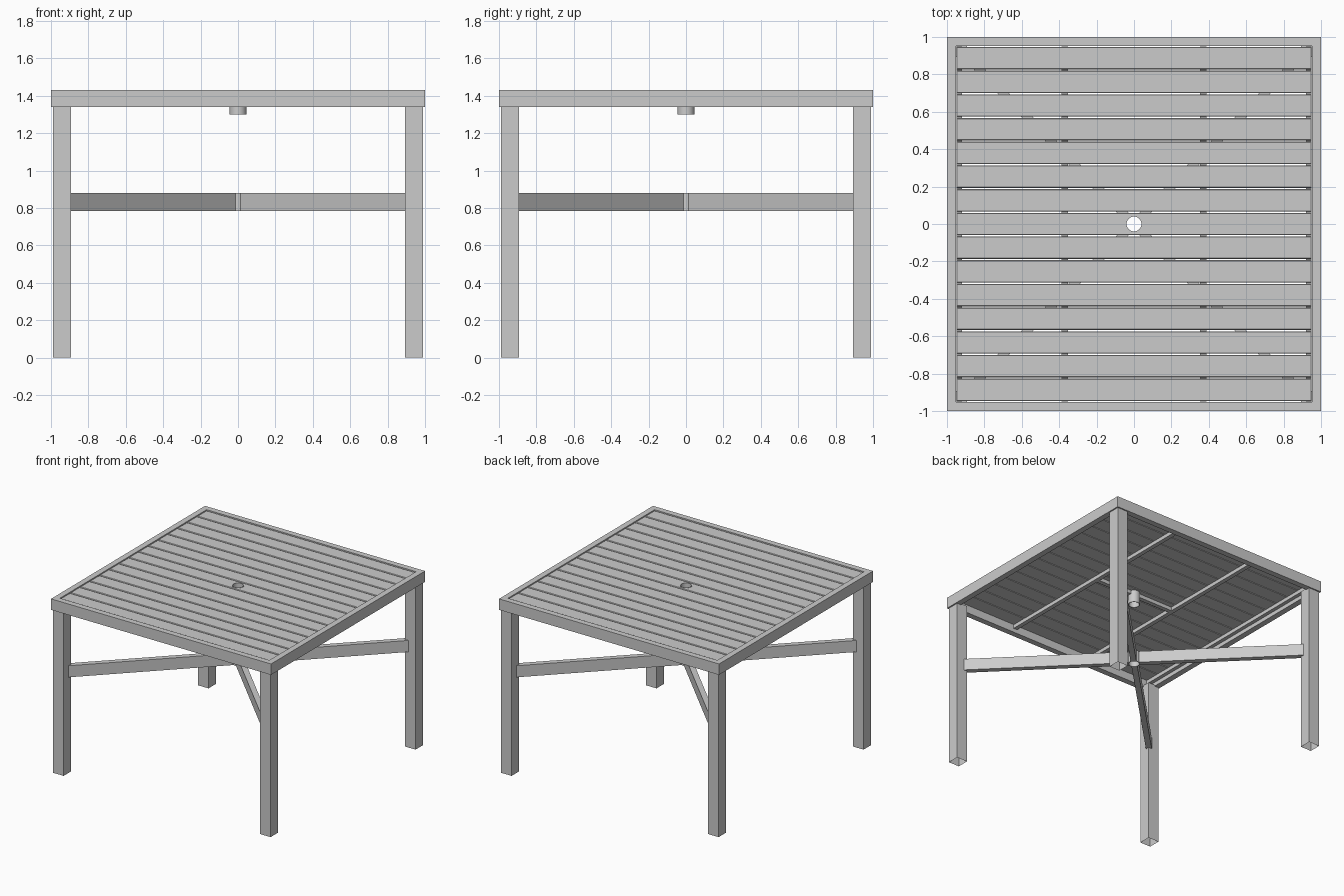
import bpy, bmesh, math
from mathutils import Matrix, Vector

if "Cube" in bpy.data.objects:
    bpy.data.objects.remove(bpy.data.objects["Cube"])

grey = bpy.data.materials.new("painted grey metal")
grey.diffuse_color = (0.6, 0.6, 0.6, 1)
grey.use_nodes = True
grey.node_tree.nodes["Principled BSDF"].inputs["Base Color"].default_value = grey.diffuse_color


def finish(name, bm, smooth=False):
    bmesh.ops.recalc_face_normals(bm, faces=bm.faces)
    me = bpy.data.meshes.new(name)
    bm.to_mesh(me)
    bm.free()
    ob = bpy.data.objects.new(name, me)
    bpy.context.collection.objects.link(ob)
    me.materials.append(grey)
    if smooth:
        bpy.ops.object.select_all(action='DESELECT')
        ob.select_set(True)
        bpy.context.view_layer.objects.active = ob
        bpy.ops.object.shade_smooth_by_angle(angle=math.radians(35))
    return ob


def box(name, center, size, angle=0, open_bottom=False, bevel=0):
    bm = bmesh.new()
    bmesh.ops.create_cube(bm, size=1, matrix=Matrix.Translation(center)
                          @ Matrix.Rotation(angle, 4, 'Z') @ Matrix.Diagonal((*size, 1)))
    if open_bottom:
        bm.faces.ensure_lookup_table()
        low = [f for f in bm.faces if f.calc_center_median().z < center[2] - size[2] * 0.49]
        bmesh.ops.delete(bm, geom=low, context='FACES_ONLY')
    if bevel:
        top = max(v.co.z for v in bm.verts)
        edges = [e for e in bm.edges if all(v.co.z > top - 1e-4 for v in e.verts)]
        bmesh.ops.bevel(bm, geom=edges, offset=bevel, segments=1, affect='EDGES')
    return finish(name, bm)


def ring(name, outer, inner, z0, z1, n, phase=0.0, smooth=False):
    """Hollow prism: n-sided outer and inner walls joined at top and bottom."""
    bm = bmesh.new()
    loops = []
    for r, z in ((outer, z0), (outer, z1), (inner, z1), (inner, z0)):
        loops.append([bm.verts.new((r * math.cos(phase + 2 * math.pi * i / n),
                                    r * math.sin(phase + 2 * math.pi * i / n), z))
                      for i in range(n)])
    for k in range(4):
        a, b = loops[k], loops[(k + 1) % 4]
        for i in range(n):
            j = (i + 1) % n
            bm.faces.new((a[i], a[j], b[j], b[i]))
    return finish(name, bm, smooth)


# Mitred square top frame
R2 = math.sqrt(2)
ring("top_frame", 1.0 * R2, 0.952 * R2, 1.34, 1.43, 4, math.pi / 4)

# Fifteen slats running along x
pitch = 1.9 / 15
slats = []
for i in range(15):
    y = -0.95 + pitch * (i + 0.5)
    slats.append(box(f"slat_{i + 1}", (0, y, 1.413), (1.9, pitch - 0.007, 0.024), bevel=0.004))

# Umbrella hole cut through the middle slat
bm = bmesh.new()
bmesh.ops.create_cone(bm, cap_ends=True, segments=32, radius1=0.043, radius2=0.043, depth=0.3,
                      matrix=Matrix.Translation((0, 0, 1.41)))
cutter = finish("hole_cutter", bm)
cutter.hide_render = True
mid = slats[7]
mod = mid.modifiers.new("hole", 'BOOLEAN')
mod.operation = 'DIFFERENCE'
mod.solver = 'EXACT'
mod.object = cutter
bpy.context.view_layer.objects.active = mid
bpy.ops.object.modifier_apply(modifier=mod.name)
bpy.data.objects.remove(cutter)

# Umbrella sleeve under the top and matching ring at the brace crossing
ring("umbrella_sleeve", 0.045, 0.040, 1.30, 1.427, 32, smooth=True)
ring("brace_ring", 0.045, 0.040, 0.785, 0.88, 32, smooth=True)

# Battens under the slats
for s, side in ((-1, "left"), (1, "right")):
    box(f"{side}_batten", (s * 0.37, 0, 1.386), (0.035, 1.9, 0.03))
    box(f"{side}_ledge", (s * 0.935, 0, 1.386), (0.03, 1.9, 0.03))
    box(f"{side}_cross_batten", (s * 0.198, 0, 1.386), (0.31, 0.035, 0.03))

# Legs (open tubes) and diagonal braces
for sx, nx in ((-1, "left"), (1, "right")):
    for sy, ny in ((-1, "front"), (1, "back")):
        box(f"{ny}_{nx}_leg", (sx * 0.941, sy * 0.941, 0.675), (0.096, 0.096, 1.35),
            open_bottom=True)
        a, b = 0.041, 0.91 * R2
        d = Vector((sx, sy, 0)).normalized() * (a + b) / 2
        box(f"{ny}_{nx}_brace", (d.x, d.y, 0.8325), (b - a, 0.044, 0.095),
            angle=math.atan2(sy, sx))
